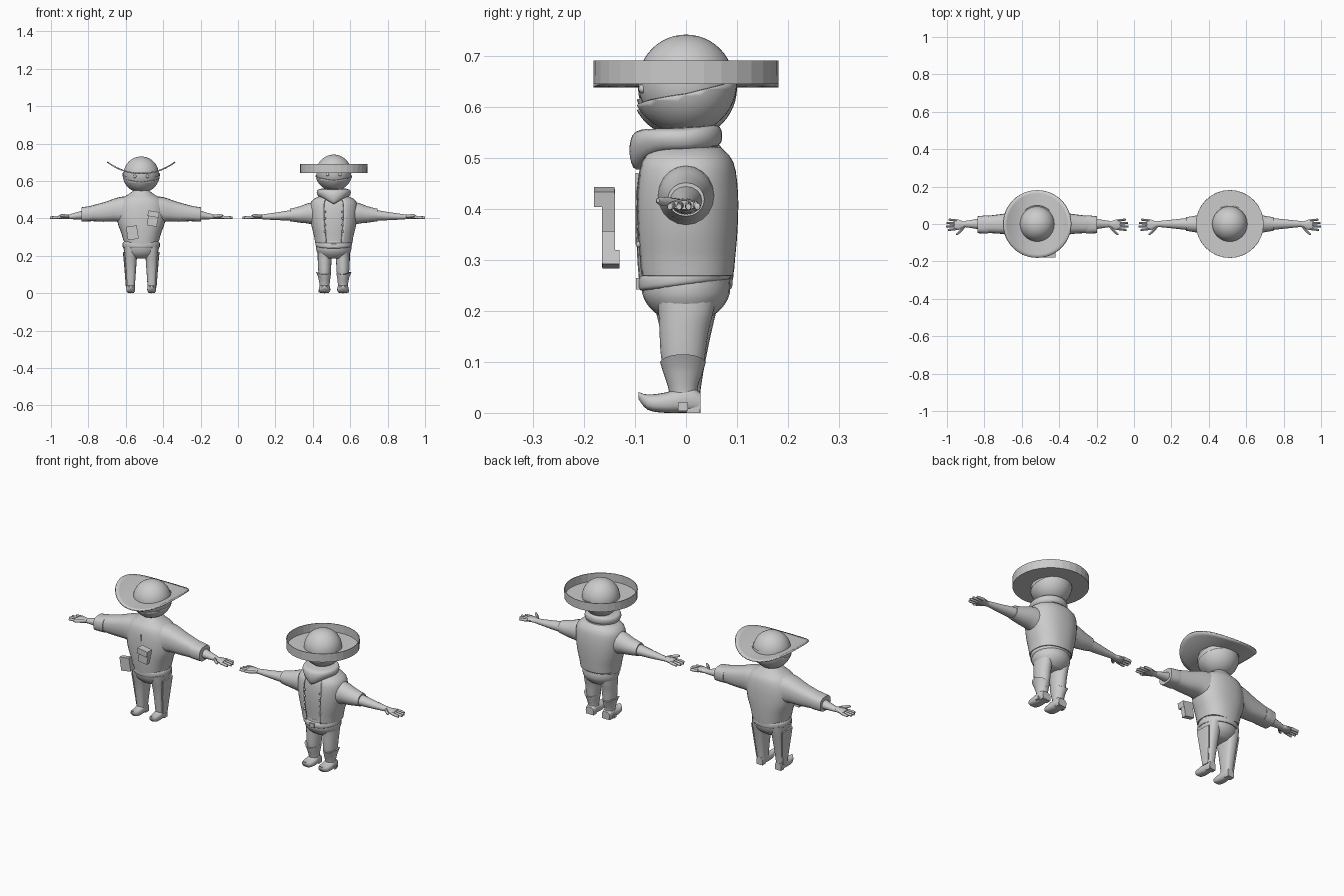
import bpy, bmesh, math
from mathutils import Vector, Matrix

old = bpy.data.objects.get("Cube")
if old:
    bpy.data.objects.remove(old, do_unlink=True)

grey = bpy.data.materials.new("plain grey")
grey.use_nodes = True
COLOUR = (0.6, 0.6, 0.6, 1)
grey.diffuse_color = COLOUR
grey.node_tree.nodes["Principled BSDF"].inputs["Base Color"].default_value = COLOUR


def finish(name, bm, angle=40, thick=0):
    bmesh.ops.recalc_face_normals(bm, faces=bm.faces)
    me = bpy.data.meshes.new(name)
    bm.to_mesh(me)
    bm.free()
    me.materials.append(grey)
    ob = bpy.data.objects.new(name, me)
    bpy.context.collection.objects.link(ob)
    bpy.ops.object.select_all(action='DESELECT')
    bpy.context.view_layer.objects.active = ob
    ob.select_set(True)
    if thick:
        mod = ob.modifiers.new("thickness", 'SOLIDIFY')
        mod.thickness = thick
        mod.offset = 0
    if angle:
        bpy.ops.object.shade_smooth_by_angle(angle=math.radians(angle))
    return ob


def smooth_rows(rows, steps=3):
    """Catmull-Rom blend between cross-sections."""
    out = []
    for i in range(len(rows) - 1):
        p = [rows[max(i - 1, 0)], rows[i], rows[i + 1], rows[min(i + 2, len(rows) - 1)]]
        for k in range(steps):
            t = k / steps
            out.append([b + t / 2 * (c - a + t * (2*a - 5*b + 4*c - d + t * (3*(b - c) + d - a)))
                        for a, b, c, d in zip(*p)])
    return out + [rows[-1]]


def loft(name, rows, axis='Z', at=(0, 0, 0), side=1, n=24, power=2, gap=0,
         thick=0, warp=None, steps=3):
    """Rows are (position, centre u, centre v, radius u, radius v)."""
    bm = bmesh.new()
    rings = []
    count = n + 1 if gap else n
    for t, cu, cv, ru, rv in smooth_rows(rows, steps):
        ring = []
        for i in range(count):
            a = -math.pi / 2 + gap + (2 * math.pi - 2 * gap) * i / n
            c, s = math.cos(a), math.sin(a)
            u = cu + ru * math.copysign(abs(c) ** (2 / power), c)
            v = cv + rv * math.copysign(abs(s) ** (2 / power), s)
            p = Vector({'X': (t, u, v), 'Y': (u, t, v), 'Z': (u, v, t)}[axis])
            if warp:
                p = warp(p)
            p.x *= side
            ring.append(bm.verts.new(p + Vector(at)))
        rings.append(ring)
    for a, b in zip(rings, rings[1:]):
        for i in range(n):
            j = (i + 1) % count
            bm.faces.new((a[i], a[j], b[j], b[i]))
    if not gap:
        bm.faces.new(rings[0])
        bm.faces.new(rings[-1])
    return finish(name, bm, thick=thick)


def ball(name, at, r, warp=None, cut=None, thick=0):
    bm = bmesh.new()
    bmesh.ops.create_uvsphere(bm, u_segments=40, v_segments=24, radius=r)
    if cut is not None:
        bmesh.ops.bisect_plane(bm, geom=bm.verts[:] + bm.edges[:] + bm.faces[:],
                               plane_co=(0, 0, cut), plane_no=(0, -0.25, 1), clear_outer=True)
    for v in bm.verts:
        if warp:
            v.co = warp(v.co)
        v.co += Vector(at)
    return finish(name, bm, thick=thick)


def box(name, at, size, tilt=0):
    bm = bmesh.new()
    bmesh.ops.create_cube(bm, size=1, matrix=Matrix.Translation(at)
                          @ Matrix.Rotation(tilt, 4, 'Y') @ Matrix.Diagonal((*size, 1)))
    return finish(name, bm, 0)


def hand(label, cx, s):
    at = (cx, 0, 0)
    loft(label + "_palm", [(.37, 0, .409, .014, .012), (.395, -.003, .408, .018, .012),
         (.42, -.004, .408, .028, .011), (.442, -.004, .407, .027, .009)], 'X', at, s, 14)
    for i, tip in enumerate((.478, .487, .485, .474)):
        y = -.026 + i * .015
        loft(f"{label}_finger_{i}", [(.43, y, .407, .007, .008), (tip - .006, y * 1.2, .404, .006, .007),
             (tip, y * 1.2, .403, .003, .004)], 'X', at, s, 10)
    loft(label + "_thumb", [(.385, -.01, .41, .009, .009), (.405, -.032, .413, .01, .009),
         (.425, -.05, .415, .008, .008), (.435, -.055, .416, .003, .004)], 'X', at, s, 10)


def foot(label, at, s, w):
    loft(label, [(.028, 0, .02, w * .75, .02), (.005, 0, .026, w * .9, .026), (-.04, 0, .02, w, .02),
         (-.075, 0, .021, w * .8, .015), (-.093, 0, .034, w * .25, .007)], 'Y', at, s, 20, 2.6)
    box(label + "_heel", (at[0], .014, .01), (w * 1.5, .026, .02))


def face(label, cx, z):
    ball(label + "_head", (cx, 0, z), .094)
    def point(p):
        front = max(0, -p.y / .1)
        return Vector((p.x, p.y - .008 * front, p.z + (.01 * front * abs(p.x) / .1)))
    ball(label + "_face_scarf", (cx, 0, z), .098, point, -.022, .004)
    for s in (-1, 1):
        ball(label + "_eye", (cx + s * .033, -.084, z - .012), .009)


# ---------- figure in the long jacket, on the right-hand side ----------
A = -.5175
face("rider", A, .637)


def crown_shape(p):
    if p.z > 0:
        p.z -= .022 * math.exp(-(p.x / .028) ** 2) * p.z / .1
        p.x *= 1 - .12 * p.z / .1
    return p


ball("rider_hat_crown", (A, 0, .64), .1, crown_shape, -.002)

# Hat brim: a disc bent up at both sides
bm = bmesh.new()
rings = []
for k in range(7):
    r = .07 + k * .0185
    rings.append([bm.verts.new((A + r * math.cos(a), r * math.sin(a),
                  .641 + .06 * abs(r * math.cos(a) / .181) ** 2.2))
                  for a in (i * math.tau / 48 for i in range(48))])
for a, b in zip(rings, rings[1:]):
    for i in range(48):
        bm.faces.new((a[i], a[(i + 1) % 48], b[(i + 1) % 48], b[i]))
finish("rider_hat_brim", bm, thick=.007)


def hem(p):
    if p.z < .34:
        p.z -= .025 * (1 - min(1, abs(p.x) / .1)) * (.34 - p.z) / .07
    return p


loft("rider_jacket", [(.28, 0, 0, .095, .092), (.32, 0, 0, .106, .096), (.38, 0, 0, .127, .098),
     (.45, 0, 0, .13, .095), (.5, 0, 0, .112, .084), (.528, 0, 0, .07, .062),
     (.55, 0, 0, .04, .045)], at=(A, 0, 0), n=32, power=2.3, warp=hem)
loft("rider_hips", [(.185, 0, 0, .05, .04), (.21, 0, 0, .085, .07), (.25, 0, 0, .095, .085),
     (.3, 0, 0, .09, .085)], at=(A, 0, 0))
loft("rider_belt", [(.243, 0, 0, .096, .088), (.25, 0, 0, .1, .091), (.265, 0, 0, .1, .091),
     (.272, 0, 0, .096, .088)], at=(A, 0, 0))
box("rider_jacket_seam", (A, -.096, .40), (.004, .006, .14))

for s in (-1, 1):
    side = "left" if s > 0 else "right"
    at = (A, 0, 0)
    loft(f"rider_{side}_sleeve", [(.05, 0, .435, .075, .085), (.12, 0, .447, .064, .066),
         (.2, 0, .434, .052, .052), (.315, -.004, .422, .042, .034)], 'X', at, s, 20, 2.6)
    loft(f"rider_{side}_cuff", [(.262, -.003, .426, .049, .041), (.285, -.003, .424, .048, .04),
         (.32, -.004, .421, .045, .038)], 'X', at, s, 20, 2.8)
    loft(f"rider_{side}_forearm", [(.3, 0, .42, .03, .027), (.35, 0, .413, .022, .018),
         (.39, 0, .408, .016, .012)], 'X', at, s, 16)
    hand(f"rider_{side}_hand", A, s)
    leg = (A + s * .056, 0, 0)
    loft(f"rider_{side}_trouser", [(.018, 0, -.003, .021, .028), (.08, 0, -.002, .025, .036),
         (.15, 0, 0, .03, .048), (.21, 0, 0, .034, .062), (.25, 0, 0, .034, .07)],
         at=leg, side=s, n=20, power=2.8)
    loft(f"rider_{side}_trouser_flap", [(.03, .021, 0, .005, .02), (.12, .027, 0, .006, .033),
         (.22, .036, 0, .006, .045)], at=leg, side=s, n=16, power=3)
    foot(f"rider_{side}_shoe", leg, s, .024)

# Loose pouches held out in front of the jacket
box("upper_pouch", (-.455, -.152, .397), (.054, .025, .076), .17)
box("upper_pouch_flap", (-.452, -.160, .423), (.06, .04, .03), .17)
box("lower_pouch", (-.565, -.152, .324), (.058, .025, .07), -.15)
box("lower_pouch_flap", (-.562, -.147, .301), (.058, .034, .027), -.15)

# ---------- figure in the vest, on the left-hand side ----------
B = .512
face("bandit", B, .647)

# Round hat tray: flat brim with an upright rim
bm = bmesh.new()
low, high = [[bm.verts.new((B + .18 * math.cos(a), .18 * math.sin(a), z))
              for a in (i * math.tau / 32 for i in range(32))] for z in (.645, .69)]
bm.faces.new(low)
for i in range(32):
    bm.faces.new((low[i], low[(i + 1) % 32], high[(i + 1) % 32], high[i]))
finish("bandit_hat_brim", bm, 0, .003)


def drape(p):
    front = max(0, -p.y - .02) / .08
    drop = max(0, .56 - p.z) / .045
    p.z -= .05 * front * drop * max(0, 1 - abs(p.x) / .08)
    p.y -= .012 * front
    p.z += .12 * p.y * (p.y > 0)
    return p


loft("bandit_neck_scarf", [(.513, 0, -.01, .068, .065), (.52, 0, -.012, .084, .08),
     (.537, 0, -.014, .091, .085), (.552, 0, -.014, .086, .08), (.557, 0, -.012, .072, .068)],
     at=(B, 0, 0), n=32, warp=drape)
SHIRT = [(.26, 0, 0, .088, .08), (.3, 0, 0, .092, .083), (.36, 0, 0, .107, .088),
         (.43, 0, 0, .116, .089), (.49, 0, 0, .108, .08), (.53, 0, 0, .06, .055)]
loft("bandit_shirt", SHIRT, at=(B, 0, 0), n=32, power=2.2)
loft("bandit_vest", [(z - (.012 if z > .5 else 0), u, v, a + .008, b + .009)
     for z, u, v, a, b in SHIRT[:]], at=(B, 0, 0), n=36, power=2.3, gap=.38, thick=.008,
     warp=lambda p: Vector((p.x, p.y, max(p.z, .272))))
loft("bandit_hips", [(.185, 0, 0, .06, .045), (.205, 0, 0, .08, .07), (.235, 0, 0, .094, .086),
     (.28, 0, 0, .09, .083)], at=(B, 0, 0))
# Slung belt, low at the front
loft("bandit_belt", [(.25, 0, -.003, .09, .085), (.256, 0, -.003, .097, .09),
     (.272, 0, -.003, .097, .09), (.278, 0, -.003, .09, .085)], at=(B, 0, 0), n=32,
     warp=lambda p: Vector((p.x, p.y, p.z + .12 * p.y)))
box("bandit_belt_buckle", (B, -.094, .253), (.028, .008, .022))

for s in (-1, 1):
    side = "left" if s > 0 else "right"
    at = (B, 0, 0)
    loft(f"bandit_{side}_sleeve", [(.06, 0, .42, .06, .07), (.13, 0, .427, .053, .056),
         (.18, 0, .421, .045, .044), (.235, 0, .418, .036, .033)], 'X', at, s, 20)
    loft(f"bandit_{side}_forearm", [(.22, 0, .417, .033, .029), (.31, 0, .411, .023, .02),
         (.39, 0, .408, .015, .012)], 'X', at, s, 16)
    hand(f"bandit_{side}_hand", B, s)
    for i in range(4):
        ball(f"bandit_{side}_vest_button_{i}", (B + s * .047, -.092, .33 + i * .035), .006)
    leg = (B + s * .049, 0, 0)
    loft(f"bandit_{side}_leg", [(.07, 0, -.005, .028, .035), (.11, 0, -.006, .033, .043),
         (.16, 0, -.004, .036, .048), (.2, 0, 0, .037, .054), (.24, 0, 0, .035, .06)],
         at=leg, side=s, n=20)
    loft(f"bandit_{side}_boot_shaft", [(.018, 0, -.003, .026, .026), (.05, 0, -.006, .027, .029),
         (.08, .002, -.006, .034, .039), (.1, .006, -.006, .041, .045)], at=leg, side=s, n=24,
         warp=lambda p: Vector((p.x, p.y, p.z + (.02 * max(0, abs(p.x) / .045 - .3) if p.z > .07 else 0))))
    foot(f"bandit_{side}_boot", leg, s, .031)
    box(f"bandit_{side}_spur", (leg[0] + s * .029, -.006, .012), (.008, .02, .016))
